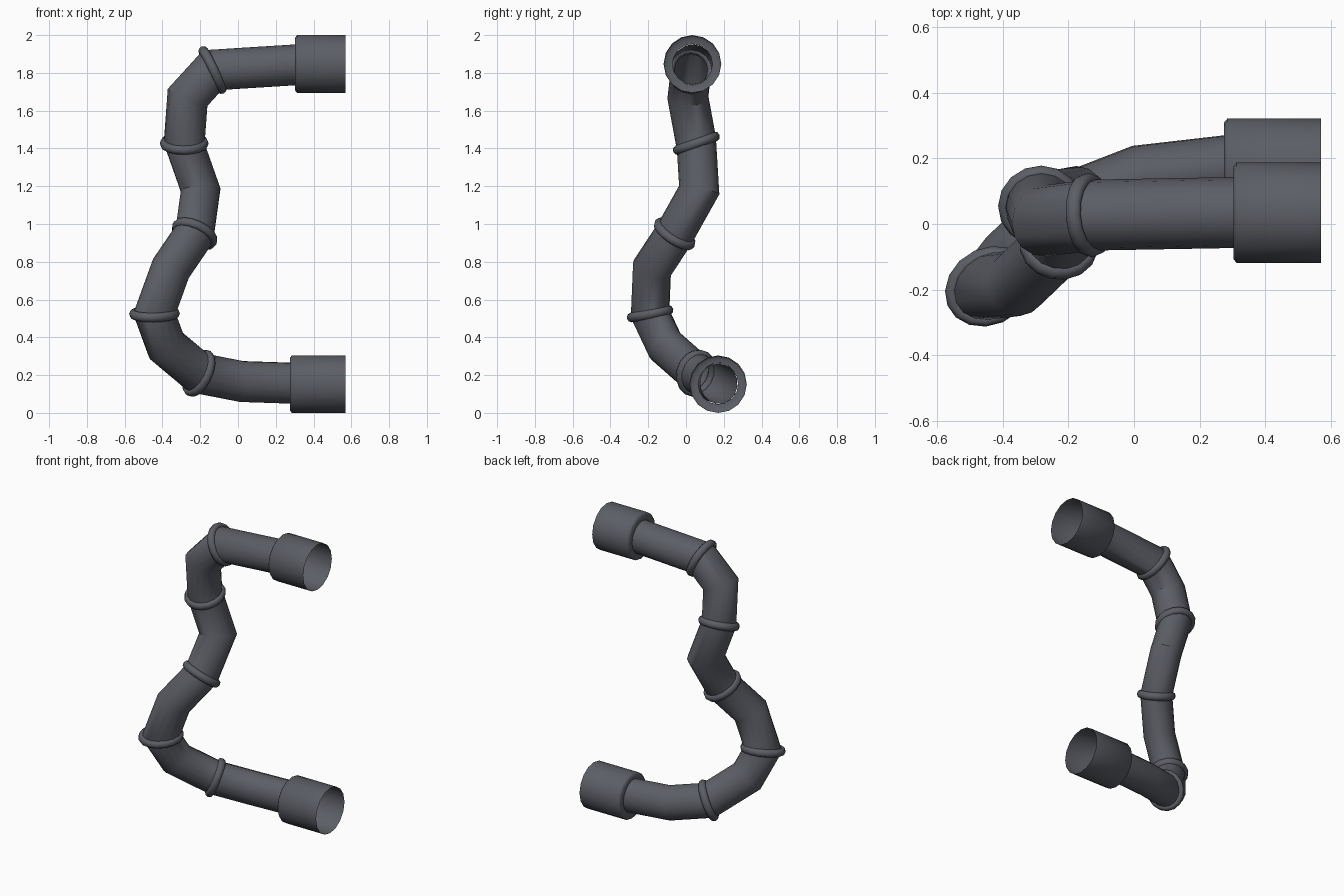
import bpy, bmesh
from math import sin, cos, pi
from mathutils import Vector

if "Cube" in bpy.data.objects:
    bpy.data.objects.remove(bpy.data.objects["Cube"])

SIDES = 16
R = 0.108

# centre line of the pipe; a joint ring sits on the flagged mitres
PATH = [((0.31, 0.035, 1.843), 0), ((-0.135, 0.027, 1.815), 1),
        ((-0.267, 0.01, 1.67), 0), ((-0.285, 0.055, 1.427), 1),
        ((-0.198, 0.07, 1.18), 0), ((-0.23, -0.06, 0.948), 1),
        ((-0.355, -0.18, 0.765), 0), ((-0.442, -0.19, 0.525), 1),
        ((-0.38, -0.11, 0.355), 0), ((-0.207, 0.055, 0.21), 1),
        ((0.02, 0.143, 0.166), 0), ((0.29, 0.174, 0.157), 0)]
PTS = [Vector(p) for p, _ in PATH]

# dark slate paint
mat = bpy.data.materials.new("dark_grey")
mat.diffuse_color = (0.105, 0.112, 0.13, 1)
mat.use_nodes = True
mat.node_tree.nodes["Principled BSDF"].inputs["Base Color"].default_value = mat.diffuse_color


def make_mesh(name, loops, close=False, angle=pi / 6):
    """Bridge vertex loops into a smooth-shaded surface."""
    bm = bmesh.new()
    rows = [[bm.verts.new(p) for p in loop] for loop in loops]
    pairs = list(zip(rows, rows[1:]))
    if close:
        pairs.append((rows[-1], rows[0]))
    for a, b in pairs:
        for i in range(len(a)):
            j = (i + 1) % len(a)
            bm.faces.new((a[i], a[j], b[j], b[i]))
    bmesh.ops.recalc_face_normals(bm, faces=bm.faces[:])
    me = bpy.data.meshes.new(name)
    bm.to_mesh(me)
    bm.free()
    me.materials.append(mat)
    ob = bpy.data.objects.new(name, me)
    bpy.context.collection.objects.link(ob)
    bpy.ops.object.select_all(action='DESELECT')
    ob.select_set(True)
    bpy.context.view_layer.objects.active = ob
    bpy.ops.object.shade_smooth_by_angle(angle=angle)
    return ob


# mitred cross-sections: slide each loop along its segment onto the mitre plane
dirs = [(b - a).normalized() for a, b in zip(PTS, PTS[1:])]
normals = [Vector((-1, 0, 0))]
normals += [(a + b).normalized() for a, b in zip(dirs, dirs[1:])]
normals.append(Vector((1, 0, 0)))
normals[3] = Vector((0, 0.36, -1)).normalized()  # this joint tips sideways
u = dirs[0].cross(Vector((0, 1, 0))).normalized()
v = dirs[0].cross(u)
loop = [PTS[0] + R * (cos(2 * pi * i / SIDES) * u + sin(2 * pi * i / SIDES) * v)
        for i in range(SIDES)]
loops = []
for k, (c, n) in enumerate(zip(PTS, normals)):
    d = dirs[max(k - 1, 0)]
    loop = [p + d * ((c - p).dot(n) / d.dot(n)) for p in loop]
    loops.append(loop)
make_mesh("bent_pipe", loops, angle=pi / 5)

# raised joint rings
RING = 0.021
count = 0
for c, n, loop, (_, flag) in zip(PTS, normals, loops, PATH):
    if not flag:
        continue
    count += 1
    rows = []
    for p in loop:
        r = (p - c).normalized()
        rows.append([p + RING * (cos(a) * r + 1.2 * sin(a) * n)
                     for a in (2 * pi * i / 8 for i in range(8))])
    make_mesh(f"joint_ring_{count}", rows, close=True, angle=pi / 2)

# open end sockets, stepping out from the pipe
for name, x0, y, z, r1 in (("upper_socket", 0.303, 0.034, 1.847, 0.153),
                           ("lower_socket", 0.275, 0.17, 0.152, 0.152)):
    profile = [(x0, R - 0.002), (x0, r1 - 0.012), (x0 + 0.01, r1), (0.57, r1)]
    make_mesh(name, [[Vector((x, y + r * cos(2 * pi * i / SIDES),
                              z + r * sin(2 * pi * i / SIDES)))
                      for i in range(SIDES)] for x, r in profile],
              angle=pi / 3)
